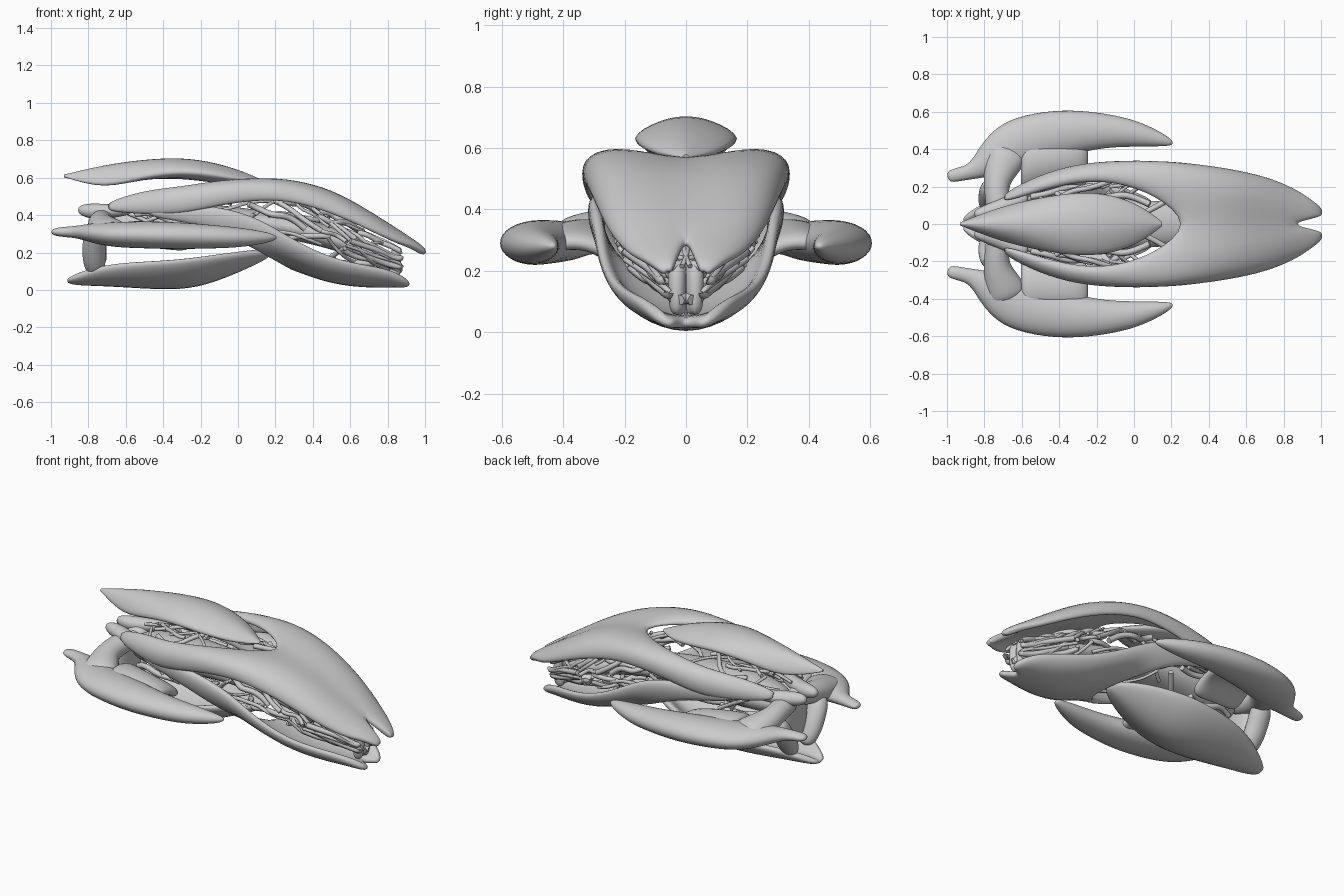
import bpy, bmesh, math, random
from mathutils import Vector

random.seed(4)


def finish(name, bm, mirror=True, thick=0.0, levels=2):
    bmesh.ops.recalc_face_normals(bm, faces=bm.faces)
    for f in bm.faces:
        f.smooth = True
    me = bpy.data.meshes.new(name)
    bm.to_mesh(me)
    bm.free()
    ob = bpy.data.objects.new(name, me)
    bpy.context.collection.objects.link(ob)
    if mirror:
        m = ob.modifiers.new("mirror", 'MIRROR')
        m.use_axis = (False, True, False)
        m.merge_threshold = 0.002
    if thick:
        s = ob.modifiers.new("thickness", 'SOLIDIFY')
        s.thickness = thick
        s.offset = 0
    if levels:
        s = ob.modifiers.new("smooth", 'SUBSURF')
        s.levels = s.render_levels = levels
    return ob


def shell(name, rows, thick):
    """Half shell: each row is x followed by (y, z) points; mirrored over y."""
    bm = bmesh.new()
    grid = [[bm.verts.new((r[0], y, z)) for y, z in r[1:]] for r in rows]
    for a, b in zip(grid, grid[1:]):
        for i in range(len(a) - 1):
            bm.faces.new((a[i], a[i + 1], b[i + 1], b[i]))
    return finish(name, bm, True, thick)


def loft(name, stations, mirror=True, n=8):
    """Elliptical rings along a path: (x, y, z, half width, half height)."""
    bm = bmesh.new()
    pts = [Vector(s[:3]) for s in stations]
    rings = []
    for i, s in enumerate(stations):
        t = (pts[min(i + 1, len(pts) - 1)] - pts[max(i - 1, 0)]).normalized()
        ref = Vector((0, 0, 1)) if abs(t.z) < 0.8 else Vector((1, 0, 0))
        side = t.cross(ref).normalized()
        up = side.cross(t)
        rings.append([bm.verts.new(pts[i] + side * s[3] * math.cos(k * math.tau / n)
                                   + up * s[4] * math.sin(k * math.tau / n)) for k in range(n)])
    for a, b in zip(rings, rings[1:]):
        for k in range(n):
            bm.faces.new((a[k], a[(k + 1) % n], b[(k + 1) % n], b[k]))
    bm.faces.new(rings[0])
    bm.faces.new(rings[-1])
    return finish(name, bm, mirror)


# Forked upper carapace: two nose prongs, two arms sweeping back
shell("upper_carapace", [
    (1.005, (.045, .195), (.055, .20), (.065, .195), (.075, .185)),
    (.93, (.022, .25), (.06, .255), (.11, .25), (.135, .23)),
    (.85, (0, .30), (.07, .31), (.15, .29), (.19, .25)),
    (.7, (0, .39), (.12, .41), (.22, .385), (.25, .32)),
    (.5, (0, .50), (.15, .53), (.265, .495), (.29, .41)),
    (.30, (0, .55), (.17, .58), (.30, .56), (.315, .47)),
    (.12, (.15, .565), (.23, .59), (.33, .57), (.32, .48)),
    (-.1, (.23, .55), (.26, .58), (.33, .545), (.315, .45)),
    (-.3, (.23, .515), (.26, .55), (.315, .50), (.295, .40)),
    (-.5, (.18, .50), (.21, .53), (.255, .48), (.24, .40)),
    (-.7, (.12, .44), (.13, .46), (.145, .44), (.145, .42))], .04)

# Lower jaw: side bands running forward and closing under the nose
shell("lower_jaw", [
    (-.5, (.22, .45), (.245, .43), (.235, .39)),
    (-.2, (.29, .46), (.305, .42), (.285, .35)),
    (0, (.295, .425), (.305, .36), (.265, .265)),
    (.15, (.285, .365), (.28, .27), (.19, .185)),
    (.3, (.28, .27), (.25, .165), (0, .105)),
    (.5, (.25, .17), (.19, .08), (0, .035)),
    (.7, (.19, .13), (.14, .055), (0, .02)),
    (.83, (.14, .105), (.10, .045), (0, .03)),
    (.92, (.075, .045), (.06, .03), (.04, .025))], .045)

# Rear keel plate
shell("rear_keel", [
    (-.92, (0, .045), (.02, .05), (.035, .06)),
    (-.75, (0, .03), (.09, .07), (.14, .13)),
    (-.55, (0, .015), (.14, .065), (.215, .15)),
    (-.35, (0, .0), (.15, .06), (.245, .16)),
    (-.18, (0, .02), (.14, .08), (.235, .18)),
    (.05, (0, .125), (.08, .16), (.14, .21)),
    (.18, (0, .20), (.015, .205), (.03, .21))], .045)

# Leaf-shaped canopy on top, a closed lens with a drooping tail rim
shell("canopy", [
    (-.93, (0, .618), (.005, .613), (.01, .605), (0, .60)),
    (-.72, (0, .677), (.06, .65), (.12, .505), (0, .575)),
    (-.5, (0, .707), (.1, .68), (.18, .585), (0, .60)),
    (-.3, (0, .718), (.12, .69), (.22, .62), (0, .585)),
    (-.12, (0, .692), (.11, .66), (.205, .605), (0, .555)),
    (.04, (0, .637), (.07, .615), (.125, .575), (0, .55)),
    (.15, (0, .58), (.008, .575), (.014, .57), (0, .56))], 0)

# Crescent side wings with a swept tail
loft("side_wing", [
    (.21, .43, .28, .012, .01), (.15, .45, .28, .04, .035),
    (.0, .485, .28, .08, .06), (-.15, .50, .285, .10, .07),
    (-.32, .495, .29, .13, .08), (-.5, .47, .295, .145, .08),
    (-.66, .42, .295, .15, .075), (-.77, .34, .305, .105, .06),
    (-.86, .28, .31, .045, .035), (-.94, .265, .31, .04, .03),
    (-1.0, .25, .31, .035, .018)])

# Broad web joining each wing to the body, with a slot near the rear
shell("wing_web_front", [
    (-.24, (.44, .28), (.36, .29), (.28, .27), (.19, .21)),
    (-.38, (.44, .30), (.36, .33), (.28, .31), (.19, .22)),
    (-.50, (.44, .31), (.36, .34), (.27, .33), (.18, .23)),
    (-.61, (.44, .31), (.36, .34), (.25, .34), (.15, .25))], .07)
loft("wing_rear_root", [
    (-.66, .42, .30, .13, .07), (-.70, .32, .32, .11, .08),
    (-.74, .22, .35, .075, .07), (-.73, .12, .37, .07, .065),
    (-.71, .0, .38, .08, .06)])

# Rear struts, tail nubs and bulkhead
loft("rear_strut", [
    (-.75, .22, .34, .06, .07), (-.77, .16, .25, .06, .07),
    (-.77, .11, .16, .06, .07), (-.76, .06, .08, .04, .05)])
loft("tail_nub", [
    (-.56, .15, .43, .04, .03), (-.68, .10, .42, .05, .04),
    (-.78, .06, .42, .05, .05), (-.86, .05, .43, .025, .025)])
loft("rear_bulkhead", [
    (-.74, .0, .40, .12, .04), (-.74, .0, .28, .13, .035),
    (-.73, .0, .12, .09, .04)], False)

# Inner core and the nose plate
loft("inner_core", [
    (-.72, 0, .34, .10, .08), (-.45, 0, .37, .17, .11),
    (-.15, 0, .38, .16, .09), (.15, 0, .36, .13, .07),
    (.45, 0, .30, .12, .07), (.70, 0, .20, .09, .05), (.84, 0, .15, .03, .03)], False)
loft("nose_plate", [
    (.84, .03, .24, .03, .025), (.85, .03, .16, .03, .03), (.83, .03, .05, .03, .04)])

# Tangled pipes filling the gap between the shells
ENV = [(-.75, .34, .12, .10), (-.4, .38, .20, .16), (0, .39, .26, .15),
       (.3, .345, .26, .15), (.6, .24, .20, .12), (.88, .16, .08, .06)]


def envelope(x):
    for a, b in zip(ENV, ENV[1:]):
        if x <= b[0]:
            t = max(0, (x - a[0]) / (b[0] - a[0]))
            return [p + (q - p) * t for p, q in zip(a[1:], b[1:])]
    return ENV[-1][1:]


cu = bpy.data.curves.new("inner_pipes", 'CURVE')
cu.dimensions = '3D'
cu.bevel_depth = 0.013
cu.bevel_resolution = 1
cu.resolution_u = 4
cu.use_fill_caps = True
for k in range(46):
    x = random.uniform(-.70, .70)
    ang = random.uniform(-1.4, 1.4)
    step = random.uniform(.03, .08)
    turn = random.uniform(-.35, .35)
    path = []
    for i in range(6):
        zc, hw, hh = envelope(x)
        r = random.uniform(.8, 1.0)
        path.append((x, hw * r * math.cos(ang), zc + hh * r * math.sin(ang)))
        x = min(x + step, .87)
        ang += turn + random.uniform(-.2, .2)
    rad = random.uniform(.6, 1.4)
    for sgn in (1, -1):
        sp = cu.splines.new('NURBS')
        sp.points.add(len(path) - 1)
        for p, (px, py, pz) in zip(sp.points, path):
            p.co = (px, py * sgn, pz, 1)
            p.radius = rad
        sp.order_u = 4
        sp.use_endpoint_u = True
ob = bpy.data.objects.new("inner_pipes", cu)
bpy.context.collection.objects.link(ob)
